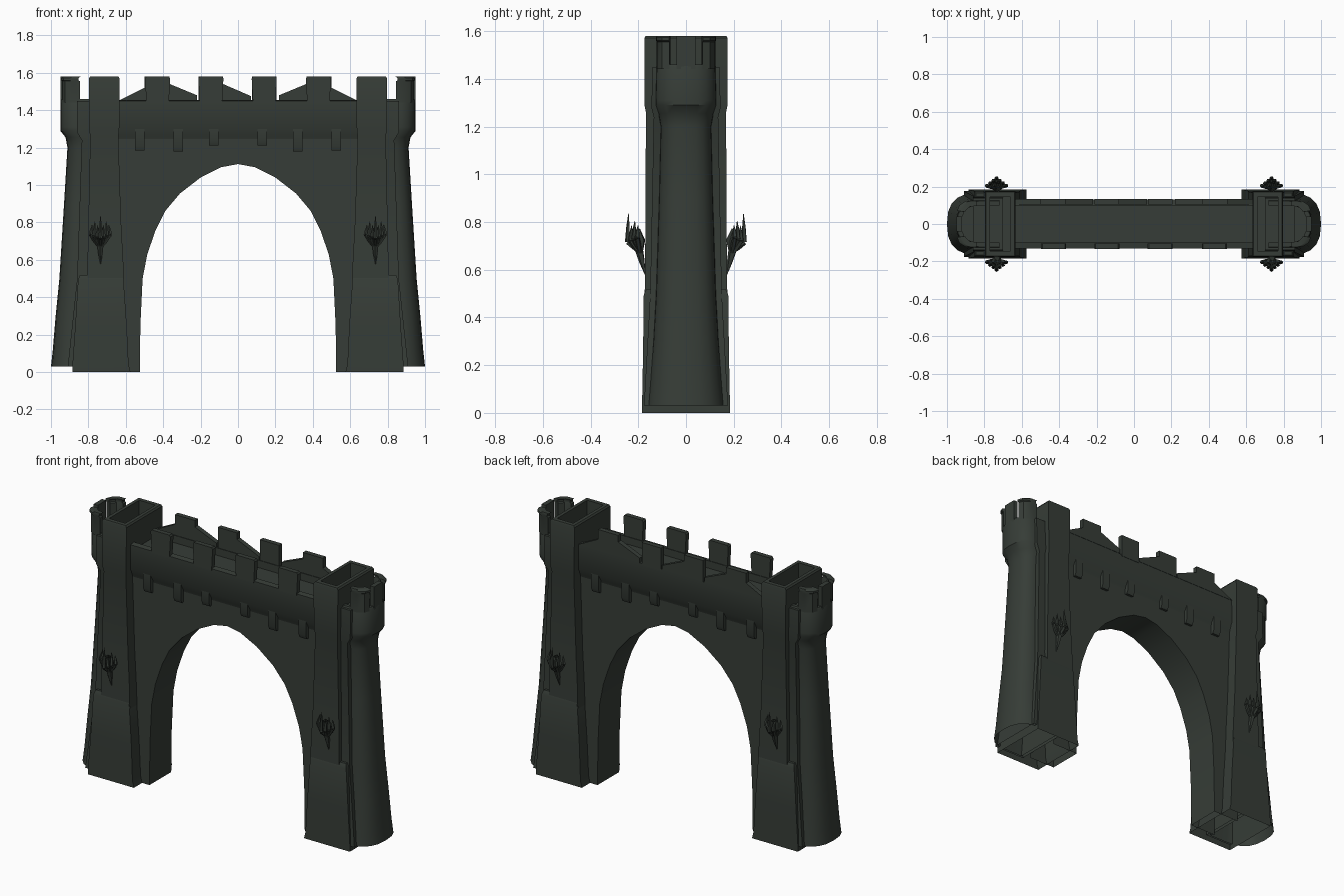
import bpy, bmesh, math
from mathutils import Vector

if "Cube" in bpy.data.objects:
    bpy.data.objects.remove(bpy.data.objects["Cube"])

stone = bpy.data.materials.new("dark_green_grey_stone")
stone.diffuse_color = (0.037, 0.046, 0.038, 1)
stone.use_nodes = True
stone.node_tree.nodes["Principled BSDF"].inputs["Base Color"].default_value = stone.diffuse_color


def finish(name, bm):
    bmesh.ops.recalc_face_normals(bm, faces=bm.faces[:])
    me = bpy.data.meshes.new(name)
    bm.to_mesh(me)
    bm.free()
    ob = bpy.data.objects.new(name, me)
    me.materials.append(stone)
    bpy.context.collection.objects.link(ob)
    return ob


def loft(name, rings, cap_start=False, cap_end=True):
    bm = bmesh.new()
    vs = [[bm.verts.new(p) for p in r] for r in rings]
    n = len(vs[0])
    for a, b in zip(vs, vs[1:]):
        for i in range(n):
            j = (i + 1) % n
            bm.faces.new((a[i], a[j], b[j], b[i]))
    if cap_start:
        bm.faces.new(vs[0])
    if cap_end:
        bm.faces.new(vs[-1])
    return finish(name, bm)


def plate(name, pts, y0, y1):
    # XZ outline given thickness along y
    return loft(name, [[(x, y, z) for x, z in pts] for y in (y0, y1)], True, True)


def rect(x0, x1, d, z):
    return [(x0, -d, z), (x1, -d, z), (x1, d, z), (x0, d, z)]


# Pointed arch wall
half = [(0.525, 0), (0.522, 0.25), (0.51, 0.5), (0.485, 0.63), (0.44, 0.76), (0.39, 0.86),
        (0.31, 0.955), (0.2, 1.04), (0.09, 1.095), (0, 1.112)]
arch = half + [(-x, z) for x, z in half[-2::-1]]
bm = bmesh.new()
D = 0.105
cols = []
for x, z in arch:
    # outer points pair each arch point with the wall's top or side
    ox, oz = (math.copysign(0.7, x), z) if abs(x) > 0.5 else (x * 1.4, 1.3)
    cols.append([bm.verts.new((x, -D, z)), bm.verts.new((x, D, z)),
                 bm.verts.new((ox, D, oz)), bm.verts.new((ox, -D, oz))])
for a, b in zip(cols, cols[1:]):
    for i in (0, 1, 3):
        j = (i + 1) % 4
        bm.faces.new((a[i], a[j], b[j], b[i]))
finish("arch_wall", bm)

# Parapet walkway: open channel running between the towers
sec = [(-0.1, 1.22), (-0.108, 1.26), (-0.132, 1.3), (-0.132, 1.45), (-0.1, 1.455), (-0.1, 1.41)]
sec = sec + [(-y, z) for y, z in reversed(sec)]
loft("parapet_walkway", [[(x, y, z) for y, z in sec] for x in (-0.65, 0.65)], True, True)

# Front merlons
for x in (-0.43, -0.145, 0.14, 0.43):
    plate("front_merlon", [(x - 0.06, 1.44), (x - 0.067, 1.57), (x - 0.06, 1.58),
                           (x + 0.06, 1.58), (x + 0.067, 1.57), (x + 0.06, 1.44)], -0.134, -0.105)
# Back merlons with sloping broken skirts
end = [(-0.64, 1.45), (-0.5, 1.52), (-0.5, 1.58), (-0.365, 1.58), (-0.365, 1.54), (-0.22, 1.48), (-0.22, 1.45)]
for s in (-1, 1):
    plate("back_end_merlon", [(-s * x, z) for x, z in end], 0.105, 0.134)
plate("back_middle_merlon", [(-0.21, 1.45), (-0.21, 1.58), (-0.08, 1.58), (-0.08, 1.54),
                             (0.07, 1.475), (0.07, 1.45)], 0.105, 0.134)
plate("back_merlon", [(0.075, 1.44), (0.075, 1.58), (0.205, 1.58), (0.205, 1.44)], 0.105, 0.134)

# Corbels under the parapet, both faces
for x, z in ((0.525, 1.185), (0.32, 1.18), (0.13, 1.21)):
    for s in (-1, 1):
        for f in (-1, 1):
            pr = [(0.09, z), (0.12, z), (0.131, z + 0.025), (0.131, 1.305), (0.09, 1.305)]
            loft("corbel", [[(s * x + w, f * y, zz) for y, zz in pr] for w in (-0.025, 0.025)], True, True)


def round_end(X, d, z, s, x0=0.72, n=10):
    # plan outline: straight sides with a rounded outer end
    r = min(X - x0, d * 0.95)
    pts = [(s * x0, -d, z)]
    for i in range(n + 1):
        a = -math.pi / 2 + math.pi * i / n
        c, q = math.cos(a), math.sin(a)
        pts.append((s * (X - r + r * abs(c) ** 0.8), math.copysign(abs(q) ** 0.8, q) * d, z))
    return pts + [(s * x0, d, z)]


def ornament(s, f):
    # leafy wall ornament: tapering stem, cup and upright pointed leaves
    bm = bmesh.new()

    def spike(p, q, r0, r1, r2):
        p, q = Vector(p), Vector(q)
        ax = (q - p).normalized()
        u = ax.orthogonal().normalized()
        w = ax.cross(u)
        rings = []
        for t, r in ((0, r0), (0.5, r1), (1, r2)):
            c = p.lerp(q, t)
            rings.append([bm.verts.new(c + (u * math.cos(k * math.pi * 0.4) + w * math.sin(k * math.pi * 0.4)) * r)
                          for k in range(5)])
        for a, b in zip(rings, rings[1:]):
            for i in range(5):
                bm.faces.new((a[i], a[(i + 1) % 5], b[(i + 1) % 5], b[i]))

    cx = s * 0.735
    spike((cx, f * 0.17, 0.575), (cx, f * 0.2, 0.7), 0.001, 0.013, 0.02)
    spike((cx, f * 0.19, 0.67), (cx, f * 0.205, 0.77), 0.01, 0.03, 0.014)
    for i in range(7):
        k = (i - 3) / 3
        out = 0.245 - 0.04 * abs(k)
        mid = (cx + k * 0.052, f * out, 0.715 + 0.02 * abs(k))
        tip = (cx + k * 0.045, f * (out - 0.004), 0.785 + 0.02 * (i % 2) + 0.03 * (i == 3))
        spike((cx, f * 0.19, 0.66 + 0.01 * (i % 2)), mid, 0.006, 0.011, 0.011)
        spike(mid, tip, 0.011, 0.008, 0.001)
    finish("leaf_ornament", bm)


for s in (-1, 1):
    # Rounded turret with flared top ring and sunken floor
    prof = [(0.03, 1.0, 0.165), (0.12, 0.99, 0.155), (0.3, 0.975, 0.14), (0.5, 0.955, 0.128), (0.9, 0.93, 0.115),
            (1.2, 0.912, 0.108), (1.255, 0.922, 0.118), (1.29, 0.95, 0.13), (1.31, 0.95, 0.13),
            (1.45, 0.95, 0.126), (1.46, 0.945, 0.122), (1.46, 0.922, 0.1), (1.4, 0.922, 0.1)]
    loft("turret", [round_end(X, d, z, s) for z, X, d in prof])

    # Turret merlons: one outermost, one on each side corner
    loft("turret_end_merlon", [[(s * x, y, z) for x, y in ((0.92, -0.04), (0.948, -0.04), (0.948, 0.04), (0.92, 0.04))]
                               for z in (1.44, 1.58)])
    for f in (-1, 1):
        plan = [(0.845, 0.124), (0.89, 0.122), (0.925, 0.1), (0.937, 0.07), (0.91, 0.065), (0.885, 0.092), (0.845, 0.098)]
        loft("turret_side_merlon", [[(s * x * k, f * y * k, z) for x, y in plan]
                                    for z, k in ((1.44, 1), (1.555, 1), (1.56, 1.01), (1.572, 1.01), (1.58, 0.995))])

    # Square buttress pillar, hollow at the top
    shaft = [(0.46, 0.61, 0.805, 0.174), (0.56, 0.612, 0.805, 0.172), (0.8, 0.625, 0.8, 0.17), (1.26, 0.64, 0.79, 0.168),
             (1.29, 0.635, 0.795, 0.174), (1.57, 0.633, 0.797, 0.174), (1.58, 0.64, 0.79, 0.17),
             (1.58, 0.66, 0.77, 0.145), (1.42, 0.66, 0.77, 0.145)]
    loft("buttress_pillar", [rect(s * a, s * b, d, z) for z, a, b, d in shaft])

    # Wider pillar base with sloped shoulder, open underneath
    base = [(0.0, 0.575, 0.885, 0.184), (0.04, 0.585, 0.885, 0.184), (0.25, 0.595, 0.87, 0.18),
            (0.495, 0.612, 0.855, 0.177), (0.52, 0.625, 0.845, 0.165)]
    loft("pillar_base", [rect(s * a, s * b, d, z) for z, a, b, d in base])

    # Flat flank joining pillar and turret
    flank = [(0.03, 0.91, 0.176), (0.5, 0.86, 0.15), (1.24, 0.835, 0.135), (1.28, 0.86, 0.145), (1.45, 0.86, 0.14)]
    loft("tower_flank", [rect(s * 0.7, s * b, d, z) for z, b, d in flank[:-1]] + [rect(s * 0.7, s * 0.86, 0.14, 1.45)])

    for f in (-1, 1):
        ornament(s, f)

# Soft shading with crisp edges
bpy.ops.object.select_all(action='SELECT')
bpy.context.view_layer.objects.active = bpy.context.view_layer.objects[0]
bpy.ops.object.shade_smooth_by_angle(angle=math.radians(35))
